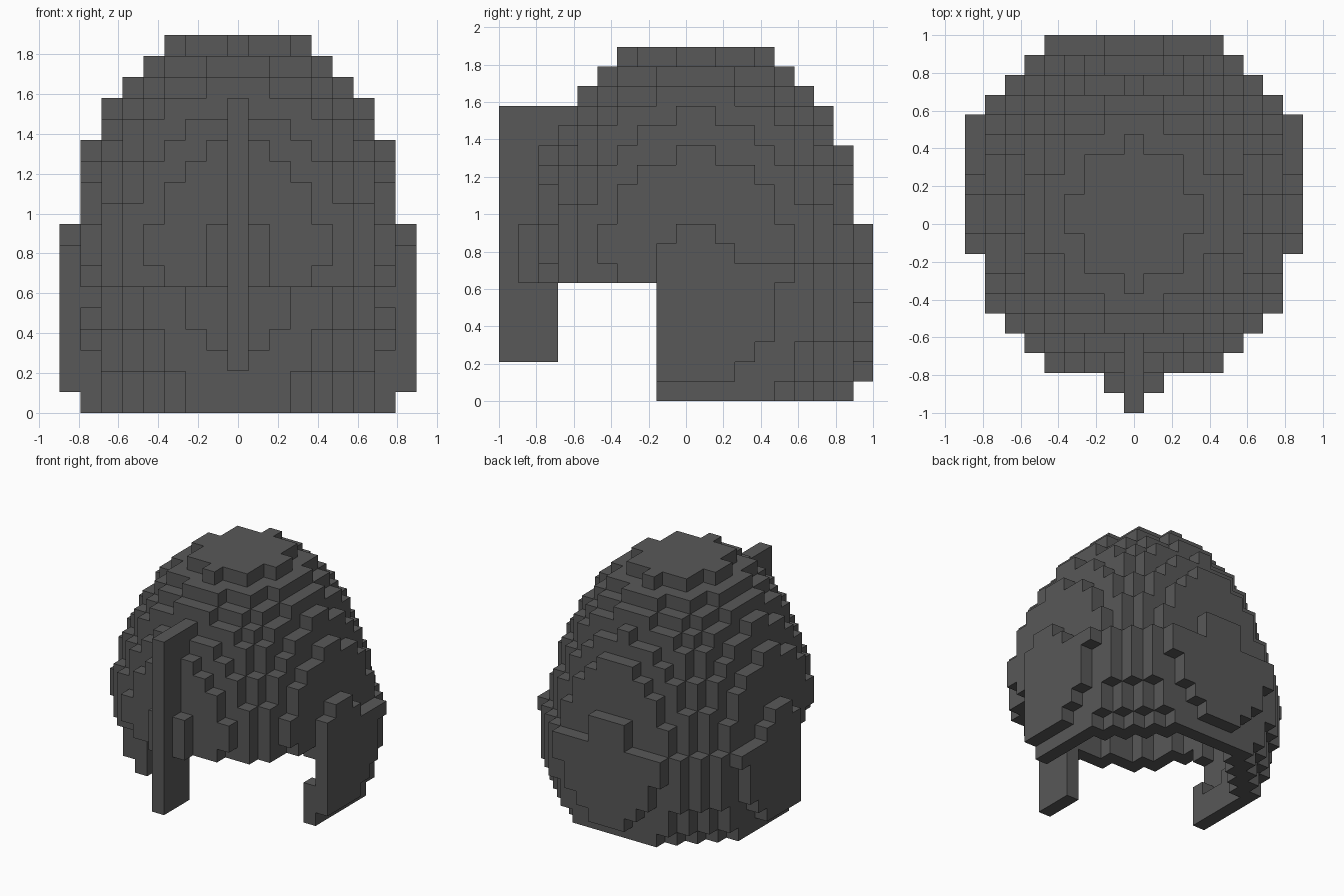
import bpy
import bmesh
from itertools import product
from mathutils import Vector

if "Cube" in bpy.data.objects:
    bpy.data.objects.remove(bpy.data.objects["Cube"])

U = 2 / 19          # block size
MID = 9.5           # middle of the shell along the depth, in blocks
FACE_EDGE = 8       # the face opening lies in front of this row
BROW = 6            # lowest layer of the brow above the opening

steel = bpy.data.materials.new("dark_grey")
steel.diffuse_color = (0.098, 0.098, 0.098, 1)
steel.use_nodes = True
steel.node_tree.nodes["Principled BSDF"].inputs["Base Color"].default_value = steel.diffuse_color


def solid(i, j, k):
    """Filled helmet volume before hollowing: crown egg above, wider neck egg below."""
    i, d, k = abs(i), abs(j - MID), max(k, 0)
    if i > 8 or d > 8.5:
        return False
    if k < BROW or (k == BROW and j >= FACE_EDGE):
        return (i / 9.09) ** 2 + (d / 9.6) ** 2 + ((k - 6) / 12) ** 2 <= 1
    if k > 17:
        return False
    if d > 8:                       # small raised pad at front and back
        return i <= 1 and k <= 8
    if i == 8:                      # small raised pad at the sides
        return k <= 8 and d < (1 if k == 8 else 2)
    if k == BROW:                   # brow tucks in at its lower edge
        k = 9
    return (i / 8.46) ** 2 + (d / 9.11) ** 2 + ((k - 4.444) / 13.64) ** 2 <= 1


DIRS = [Vector(v) for v in ((1, 0, 0), (-1, 0, 0), (0, 1, 0),
                            (0, -1, 0), (0, 0, 1), (0, 0, -1))]
AROUND = list(product((-1, 0, 1), repeat=3))


def step(c, n):
    return tuple(int(a + b) for a, b in zip(c, n))


# Shell: blocks that touch the outside by a face, edge or corner; open below and at the face
crown, neck = set(), set()
for c in product(range(-8, 9), range(1, 19), range(18)):
    i, j, k = c
    if not solid(*c) or (j < FACE_EDGE and k < BROW):
        continue
    if all(solid(*step(c, n)) for n in AROUND):
        continue
    (crown if k > BROW or j < FACE_EDGE else neck).add(c)

# Nose guard: a thin blade from forehead to mouth
nose = {(0, j, k) for j in range(3) for k in range(2, 15)}
crown -= nose
everything = crown | neck | nose


def build(name, cells):
    """Make the outer block faces of one part."""
    bm = bmesh.new()
    verts = {}

    def vert(p):
        key = tuple(round(v * 2) for v in p)
        if key not in verts:
            verts[key] = bm.verts.new((p[0] * U, (p[1] + 0.5) * U - 1, (p[2] + 0.5) * U))
        return verts[key]

    for c in sorted(cells):
        for n in DIRS:
            if step(c, n) in everything:
                continue
            a = Vector((n.y, n.z, n.x))
            b = n.cross(a)
            mid = Vector(c) + n / 2
            quad = [mid + (s * a + t * b) / 2 for s, t in ((-1, -1), (1, -1), (1, 1), (-1, 1))]
            bm.faces.new([vert(p) for p in quad])
    mesh = bpy.data.meshes.new(name)
    bm.to_mesh(mesh)
    bm.free()
    mesh.materials.append(steel)
    bpy.context.collection.objects.link(bpy.data.objects.new(name, mesh))


build("crown_shell", crown)
build("neck_and_cheek_guard", neck)
build("nose_guard", nose)
